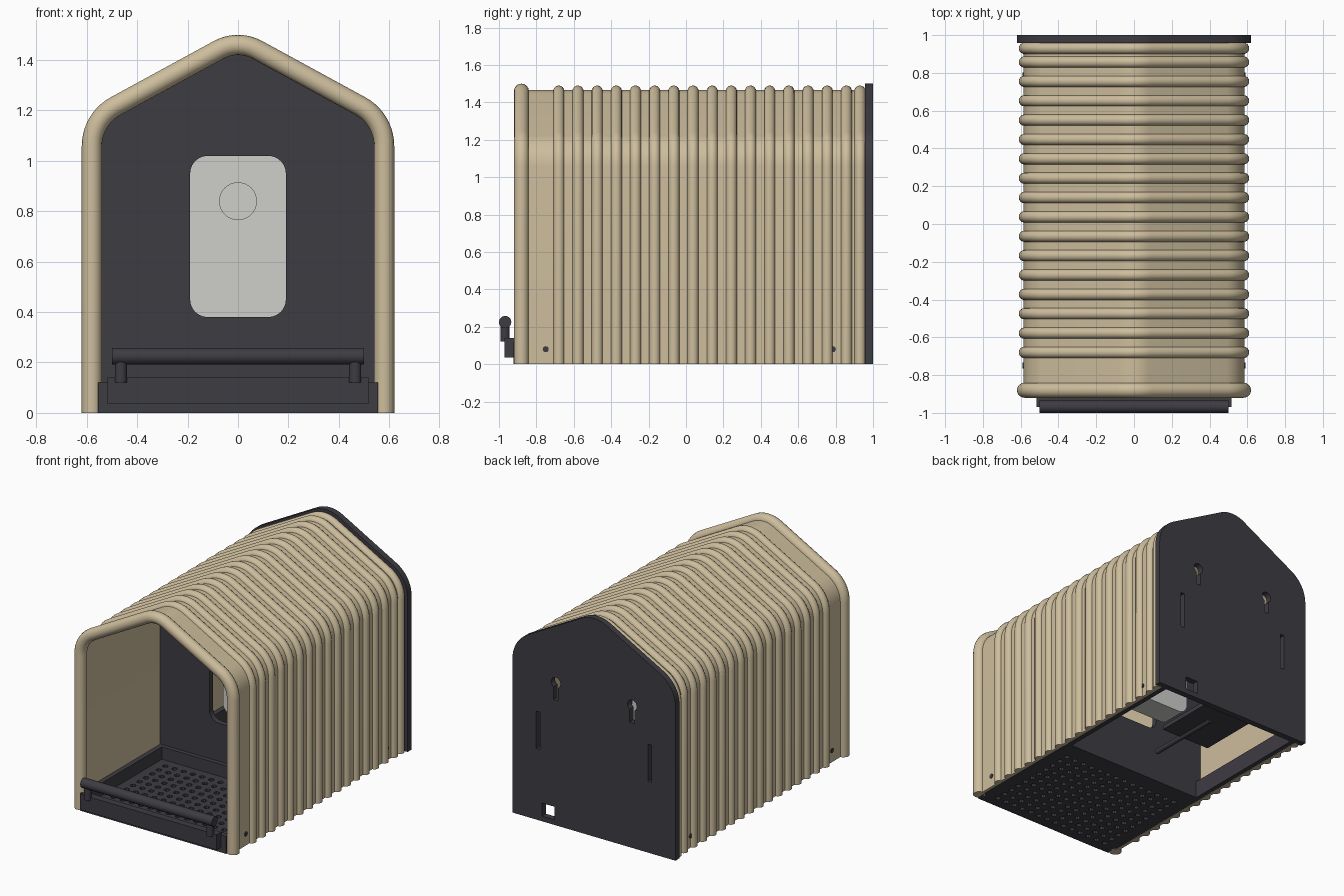
import bpy, bmesh
from math import sin, cos, pi, radians
from mathutils import Matrix

cube = bpy.data.objects.get("Cube")
if cube:
    bpy.data.objects.remove(cube, do_unlink=True)


def material(name, rgb):
    m = bpy.data.materials.new(name)
    m.use_nodes = True
    m.diffuse_color = (*rgb, 1)
    bsdf = next(n for n in m.node_tree.nodes if n.type == 'BSDF_PRINCIPLED')
    bsdf.inputs["Base Color"].default_value = (*rgb, 1)
    return m


TAN = material("tan", (0.61, 0.51, 0.335))
DARK = material("charcoal", (0.048, 0.045, 0.055))
GREY = material("light grey", (0.62, 0.62, 0.60))


def add_object(name, bm, mat):
    bmesh.ops.remove_doubles(bm, verts=bm.verts, dist=0.0001)
    bmesh.ops.recalc_face_normals(bm, faces=bm.faces)
    mesh = bpy.data.meshes.new(name)
    bm.to_mesh(mesh)
    bm.free()
    mesh.materials.append(mat)
    obj = bpy.data.objects.new(name, mesh)
    bpy.context.collection.objects.link(obj)
    bpy.ops.object.select_all(action='DESELECT')
    obj.select_set(True)
    bpy.context.view_layer.objects.active = obj
    bpy.ops.object.shade_smooth_by_angle(angle=radians(35))
    return obj


def house_outline(d):
    """Rounded gable outline in x, z, inset by d."""
    half = [(0.62 - d, 0)]
    for i in range(11):
        a = radians(61.2 * i / 10)
        half.append((0.4 + (0.22 - d) * cos(a), 1.059 + (0.22 - d) * sin(a)))
    for i in range(6):
        a = radians(61.2 + 28.8 * i / 5)
        half.append(((0.2 - d) * cos(a), 1.30 + (0.2 - d) * sin(a)))
    return half + [(-x, z) for x, z in reversed(half[:-1])]


def sweep(bm, section):
    """Carry a closed section of (inset, y) points over the gable."""
    rails = [[bm.verts.new((x, y, z)) for x, z in house_outline(d)] for d, y in section]
    for a, b in zip(rails, rails[1:] + rails[:1]):
        for i in range(len(a) - 1):
            bm.faces.new((a[i], a[i + 1], b[i + 1], b[i]))
    for end in (0, -1):
        bm.faces.new([r[end] for r in rails])


def circle(cx, cy, r, n=20, start=0, turn=2 * pi):
    return [(cx + r * cos(start + turn * i / n), cy + r * sin(start + turn * i / n)) for i in range(n)]


def rounded(x0, x1, y0, y1, r):
    pts = []
    for k, (cx, cy) in enumerate([(x1 - r, y1 - r), (x0 + r, y1 - r), (x0 + r, y0 + r), (x1 - r, y0 + r)]):
        pts += circle(cx, cy, r, 7, k * pi / 2, pi / 2 * 7 / 6)
    return pts


def rect(x0, x1, y0, y1):
    return [(x0, y0), (x1, y0), (x1, y1), (x0, y1)]


def plate(name, loops, lo, hi, mat, flat=False):
    """Extruded outline with holes, upright (along y) or flat (along z)."""
    curve = bpy.data.curves.new(name, 'CURVE')
    curve.dimensions = '2D'
    curve.fill_mode = 'BOTH'
    curve.extrude = (hi - lo) / 2
    for pts in loops:
        s = curve.splines.new('POLY')
        s.points.add(len(pts) - 1)
        for p, (x, y) in zip(s.points, pts):
            p.co = (x, y, 0, 1)
        s.use_cyclic_u = True
    temp = bpy.data.objects.new(name, curve)
    mesh = bpy.data.meshes.new_from_object(temp)
    mid = (lo + hi) / 2
    if flat:
        mesh.transform(Matrix.Translation((0, 0, mid)))
    else:
        mesh.transform(Matrix.Translation((0, mid, 0)) @ Matrix.Rotation(pi / 2, 4, 'X'))
    bm = bmesh.new()
    bm.from_mesh(mesh)
    bpy.data.objects.remove(temp)
    bpy.data.curves.remove(curve)
    bpy.data.meshes.remove(mesh)
    return add_object(name, bm, mat)


def box(name, x, y, z, mat):
    return plate(name, [rect(*x, *y)], *z, mat, flat=True)


def rod(name, centre, r, length, axis, mat):
    bm = bmesh.new()
    turn = {'X': Matrix.Rotation(pi / 2, 4, 'Y'), 'Y': Matrix.Rotation(pi / 2, 4, 'X'), 'Z': Matrix()}[axis]
    bmesh.ops.create_cone(bm, cap_ends=True, segments=24, radius1=r, radius2=r, depth=length,
                          matrix=Matrix.Translation(centre) @ turn)
    return add_object(name, bm, mat)


# Gabled shell, its ribs and the thick front collar
bm = bmesh.new()
sweep(bm, [(0.035, -0.88), (0.035, 0.96), (0.055, 0.96), (0.055, -0.88)])
add_object("shell", bm, TAN)

bm = bmesh.new()
for y in [-0.68 + 0.1025 * i for i in range(16)] + [0.93]:
    arc = [(0.04 - 0.03 * sin(pi * i / 8), y - 0.03 * cos(pi * i / 8)) for i in range(9)]
    sweep(bm, arc)
add_object("ribs", bm, TAN)

bm = bmesh.new()
sweep(bm, circle(0.04, -0.88, 0.04, 16))
add_object("front_collar", bm, TAN)

# Back plate with keyholes, slits and a cable opening
holes = [rect(0.30, 0.395, 0.035, 0.125)]
for x in (-0.29, 0.29):
    keyhole = circle(x, 0.98, 0.036, 17, radians(-60), radians(300) * 17 / 16)
    holes.append(keyhole + [(x - 0.018, 0.86), (x + 0.018, 0.86)])
for x in (-0.425, 0.425):
    holes.append(rect(x - 0.014, x + 0.014, 0.49, 0.745))
plate("back_plate", [house_outline(0)] + holes, 0.957, 1.0, DARK)

# Inner wall with its window, and the grey device behind it
plate("inner_wall", [house_outline(0.055), rounded(-0.19, 0.19, 0.38, 1.02, 0.07)], -0.04, 0, DARK)
plate("device_body", [rounded(-0.20, 0.20, 0.37, 1.03, 0.07)], 0.12, 0.30, GREY)
plate("device_lens", [circle(0, 0.84, 0.075, 32)], 0.112, 0.122, GREY)

# Perforated tray floor
holes = [circle(-0.455 + 0.07 * i, -0.84 + 0.07 * j, 0.019, 8) for i in range(14) for j in range(11)]
plate("tray_floor", [rect(-0.535, 0.535, -0.91, -0.02)] + holes, 0.0, 0.035, DARK, flat=True)

# Tray rims and side rails
box("front_rim", (-0.555, 0.555), (-0.922, -0.885), (0, 0.12), DARK)
box("rear_rim", (-0.535, 0.535), (-0.07, -0.04), (0, 0.12), DARK)
for side, s in (("left", 1), ("right", -1)):
    box(side + "_rail", sorted((s * 0.53, s * 0.562)), (-0.9, 0.957), (0, 0.12), DARK)
    # Perch posts and side screws
    rod(side + "_perch_post", (s * 0.465, -0.967, 0.165), 0.024, 0.09, 'Z', DARK)
    for place, y in (("front", -0.75), ("rear", 0.785)):
        rod(f"{side}_{place}_screw", (s * 0.585, y, 0.08), 0.016, 0.008, 'X', DARK)

# Perch across the entrance
box("perch_block", (-0.517, 0.517), (-0.97, -0.92), (0.035, 0.14), DARK)
rod("perch_bar", (0, -0.967, 0.225), 0.033, 1.0, 'X', DARK)

# Rear floor support under the device
box("rear_floor", (-0.19, 0.19), (0.52, 0.957), (0.015, 0.045), DARK)
rod("rear_support_rod", (0.03, 0.54, 0.018), 0.018, 0.54, 'Y', DARK)
